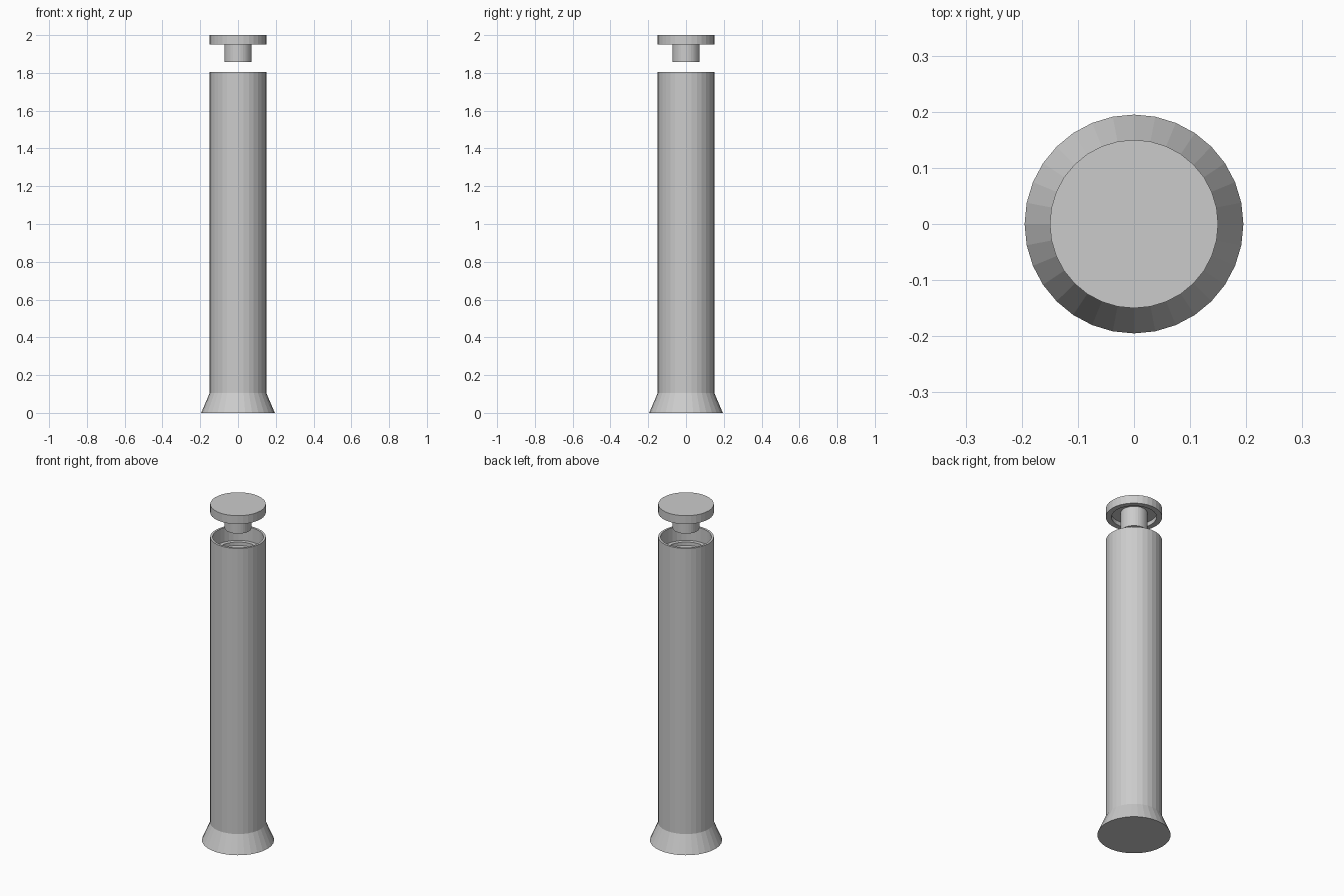
import bpy, bmesh, math

if "Cube" in bpy.data.objects:
    bpy.data.objects.remove(bpy.data.objects["Cube"])

SIDES = 32

def lathe(name, profile):
    """Revolve an (r, z) profile around z; r = 0 ends become flat caps."""
    bm = bmesh.new()
    rings = []
    for r, z in profile:
        rings.append([bm.verts.new((r * math.cos(2 * math.pi * i / SIDES),
                                    r * math.sin(2 * math.pi * i / SIDES), z))
                      for i in range(SIDES)])
    for a, b in zip(rings, rings[1:]):
        for i in range(SIDES):
            j = (i + 1) % SIDES
            bm.faces.new((a[i], a[j], b[j], b[i]))
    bm.faces.new(rings[0][::-1])
    bm.faces.new(rings[-1])
    bmesh.ops.recalc_face_normals(bm, faces=bm.faces)
    mesh = bpy.data.meshes.new(name)
    bm.to_mesh(mesh)
    bm.free()
    ob = bpy.data.objects.new(name, mesh)
    bpy.context.collection.objects.link(ob)
    return ob

# Flared foot and post, with a stepped recess in the open top
lathe("post", [(0.195, 0), (0.15, 0.105), (0.15, 1.805), (0.137, 1.805),
               (0.137, 1.72), (0.115, 1.72), (0.115, 1.70)])

# Cap disc, hollowed underneath, with a central stem
lathe("cap", [(0.072, 1.857), (0.072, 1.975), (0.12, 1.975), (0.12, 1.95),
              (0.15, 1.95), (0.15, 2.0)])
